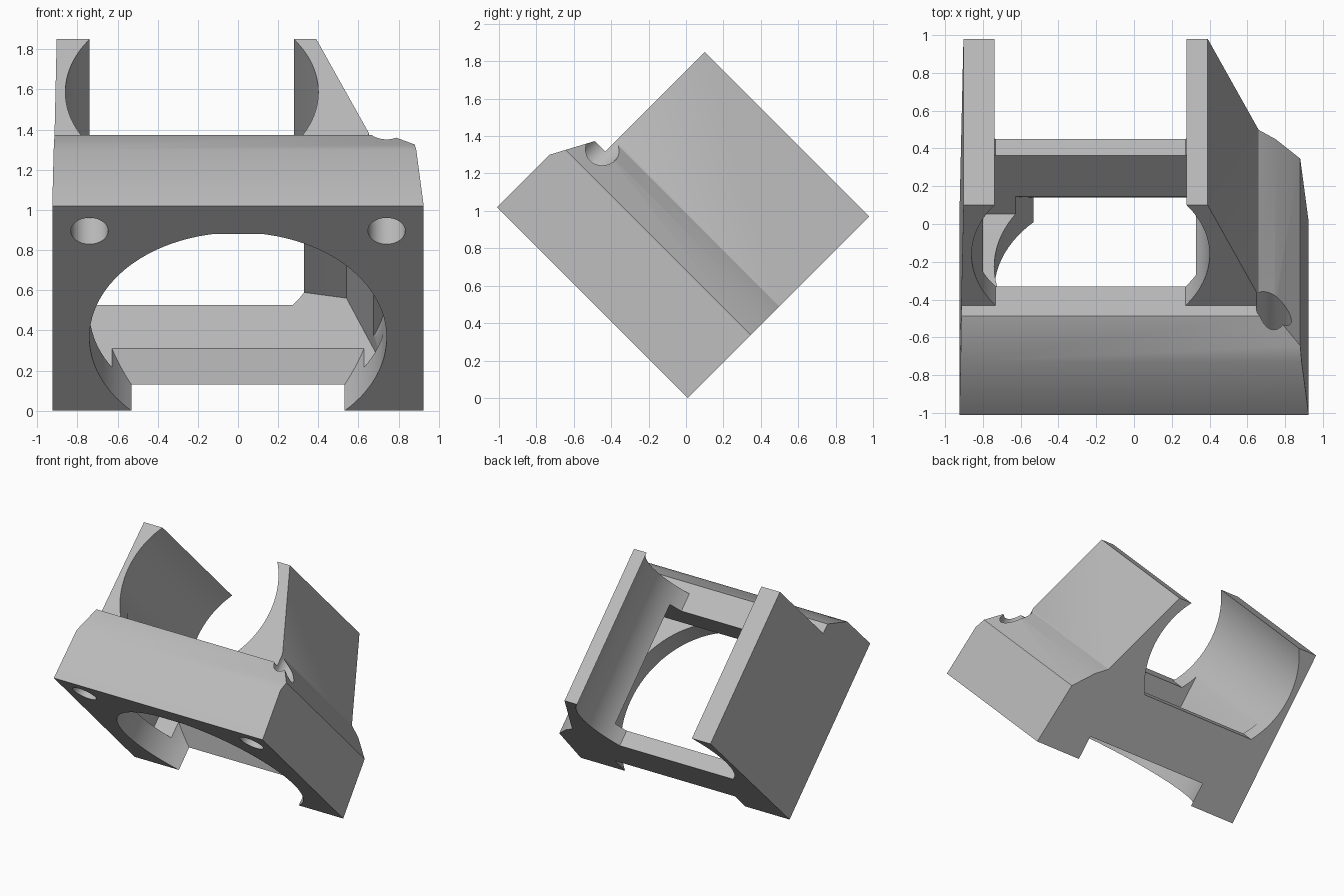
import bpy, bmesh, math
from mathutils import Matrix

cube = bpy.data.objects.get("Cube")
if cube:
    bpy.data.objects.remove(cube, do_unlink=True)

grey = bpy.data.materials.new("plain grey")
grey.use_nodes = True
COLOUR = (0.5, 0.5, 0.5, 1)
grey.diffuse_color = COLOUR
grey.node_tree.nodes["Principled BSDF"].inputs["Base Color"].default_value = COLOUR

# Work frame: x across, u along the channel, v out of the base plate.
FRONT, END, FLOOR, TOP = 0.198, 1.443, 0.62, 1.372


def prism(name, points, axis, low, high):
    """Extrude a 2D profile along x, u or v."""
    place = {"x": lambda a, b, t: (t, a, b),
             "u": lambda a, b, t: (a, t, b),
             "v": lambda a, b, t: (a, b, t)}[axis]
    bm = bmesh.new()
    ends = [[bm.verts.new(place(a, b, t)) for a, b in points] for t in (low, high)]
    bm.faces.new(ends[0])
    bm.faces.new(ends[1])
    n = len(points)
    for i in range(n):
        j = (i + 1) % n
        bm.faces.new((ends[0][i], ends[0][j], ends[1][j], ends[1][i]))
    bmesh.ops.recalc_face_normals(bm, faces=bm.faces)
    mesh = bpy.data.meshes.new(name)
    bm.to_mesh(mesh)
    bm.free()
    mesh.materials.append(grey)
    obj = bpy.data.objects.new(name, mesh)
    bpy.context.collection.objects.link(obj)
    return obj


def combine(obj, other, operation):
    """Apply a boolean and discard the helper."""
    bpy.context.view_layer.objects.active = obj
    mod = obj.modifiers.new(operation, "BOOLEAN")
    mod.operation, mod.object, mod.solver = operation, other, "EXACT"
    bpy.ops.object.modifier_apply(modifier=mod.name)
    bpy.data.objects.remove(other, do_unlink=True)


def arc(cx, cy, r, start, stop, steps):
    angles = [start + (stop - start) * i / steps for i in range(steps + 1)]
    return [(cx + r * math.cos(a), cy + r * math.sin(a)) for a in angles]


# Two arms around a round channel with a flat floor
R, CX, CV = 0.63, -0.23, 1.0
up, down = math.asin((TOP - CV) / R), math.asin((FLOOR - CV) / R)
outer = [(-0.925, 0), (0.925, 0), (0.88, 0.475), (0.75, FLOOR)]
section = (outer + [(0.66, 0.69), (0.39, TOP)]
           + arc(CX, CV, R, up, down, 24)
           + arc(CX, CV, R, math.pi - down, math.pi - up, 24)
           + [(-0.903, TOP)])
clamp = prism("clamp_body", section, "u", FRONT, END)

# Front block with sloped upper edge
block = prism("front_block", outer + [(-0.914, FLOOR)], "u", 0, 0.25)
slope = [(-0.1, 0.21), (0.19, 0.749), (0.19, 1), (-0.1, 1)]
combine(block, prism("slope_cutter", slope, "x", -2, 2), "DIFFERENCE")
combine(clamp, block, "UNION")

# Wide round opening through the base, with sloped ends
opening = prism("opening_cutter", arc(0, 0.928, 0.74, 0, math.tau * 95 / 96, 95),
                "v", -0.1, 0.45)
limits = [(FRONT, -0.2), (1.7, -0.2), (1.7, 0.184), (END, 0.184),
          (1.32, 0.314), (0.34, 0.314), (FRONT, 0.184)]
combine(opening, prism("opening_limits", limits, "x", -2, 2), "INTERSECT")
combine(clamp, opening, "DIFFERENCE")

# Inner pocket between base plate and channel
pocket_section = [(-0.8, 0.182), (0.725, 0.182), (0.54, 0.67),
                  (0.33, 0.71), (0, 0.75), (-0.8, 0.75)]
pocket = prism("pocket_cutter", pocket_section, "u", 0.1, 1.32)
limits = [(FRONT, 0.1), (1.5, 0.1), (1.5, 1), (0.34, 1), (0.34, 0.325), (FRONT, 0.183)]
combine(pocket, prism("pocket_limits", limits, "x", -2, 2), "INTERSECT")
combine(clamp, pocket, "DIFFERENCE")

# Screw holes: blind on one side, through on the other
for x, depth in ((-0.74, 0.4), (0.74, 1.0)):
    ring = arc(x, 0.177, 0.093, 0, math.tau * 31 / 32, 31)
    combine(clamp, prism("screw_cutter", ring, "v", -0.1, depth), "DIFFERENCE")

# Tilt the part onto its rear lower edge
s = math.sqrt(0.5)
clamp.data.transform(Matrix(((1, 0, 0, 0), (0, s, s, -1.01),
                             (0, -s, s, END * s), (0, 0, 0, 1))))
bpy.ops.object.select_all(action="DESELECT")
clamp.select_set(True)
bpy.context.view_layer.objects.active = clamp
bpy.ops.object.shade_smooth_by_angle(angle=math.radians(30))
